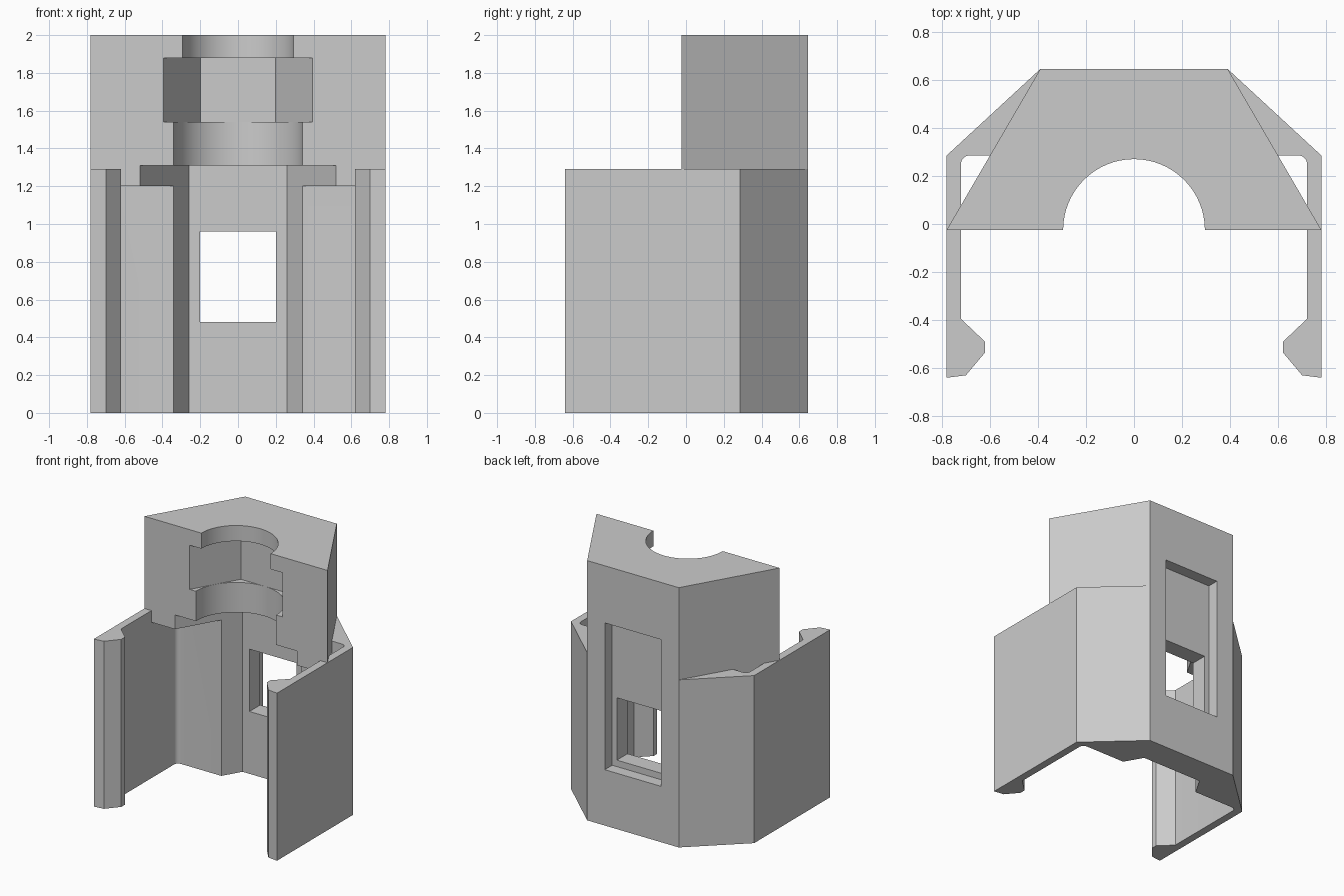
import bpy, bmesh, math

cube = bpy.data.objects.get("Cube")
if cube:
    bpy.data.objects.remove(cube, do_unlink=True)

AXIS_Y = -0.025     # centre line of the bore
BACK = 0.645        # rear face

grey = bpy.data.materials.new("light_grey")
grey.use_nodes = True
color = (0.6, 0.6, 0.6, 1)
grey.diffuse_color = color
grey.node_tree.nodes["Principled BSDF"].inputs["Base Color"].default_value = color


def prism(name, outline, z0, z1):
    """Extrude a counter-clockwise outline from z0 to z1."""
    bm = bmesh.new()
    face = bm.faces.new([bm.verts.new((x, y, z0)) for x, y in outline])
    top = bmesh.ops.extrude_face_region(bm, geom=[face])["geom"]
    moved = [v for v in top if isinstance(v, bmesh.types.BMVert)]
    bmesh.ops.translate(bm, verts=moved, vec=(0, 0, z1 - z0))
    bmesh.ops.recalc_face_normals(bm, faces=bm.faces)
    mesh = bpy.data.meshes.new(name)
    bm.to_mesh(mesh)
    bm.free()
    mesh.materials.append(grey)
    obj = bpy.data.objects.new(name, mesh)
    bpy.context.collection.objects.link(obj)
    return obj


def ring(radius, sides):
    return [(radius * math.cos(i * math.tau / sides),
             AXIS_Y + radius * math.sin(i * math.tau / sides)) for i in range(sides)]


def box(x, y0, y1):
    return [(-x, y0), (x, y0), (x, y1), (-x, y1)]


def combine(target, other, operation):
    """Apply a boolean and discard the helper."""
    other.hide_render = True
    mod = target.modifiers.new("combine", "BOOLEAN")
    mod.operation = operation
    mod.solver = "EXACT"
    mod.object = other
    bpy.context.view_layer.objects.active = target
    bpy.ops.object.modifier_apply(modifier=mod.name)
    bpy.data.objects.remove(other, do_unlink=True)


# Clip body: right half of the outline, from the back round to the inner wall
half = [(0.39, BACK), (0.78, 0.285), (0.78, -0.64), (0.70, -0.63),
        (0.62, -0.535), (0.62, -0.49), (0.72, -0.395)]
fillet = 0.035
for i in range(7):
    a = i * math.pi / 12
    half.append((0.72 - fillet + fillet * math.cos(a),
                 0.285 - fillet + fillet * math.sin(a)))
outline = half + [(-x, y) for x, y in reversed(half)]
holder = prism("clip_holder", outline, 0, 1.29)

# Upper block, set between the clip arms
block = prism("upper_block", [(-0.78, AXIS_Y), (0.78, AXIS_Y), (0.39, BACK), (-0.39, BACK)],
              1.2, 2)
combine(holder, block, "UNION")

# Stepped bore: hexagonal channel, round seat, nut pocket, round mouth
for name, radius, sides, z0, z1 in (
        ("hex_channel", 0.52, 6, -0.1, 1.31),
        ("round_seat", 0.342, 64, 1.2, 1.6),
        ("nut_pocket", 0.395, 6, 1.54, 1.88),
        ("round_mouth", 0.295, 64, 1.8, 2.1)):
    combine(holder, prism(name, ring(radius, sides), z0, z1), "DIFFERENCE")

# Rear recess and the window through it
combine(holder, prism("rear_recess", box(0.24, 0.555, 0.8), 0.43, 1.56), "DIFFERENCE")
combine(holder, prism("window", box(0.2, 0.3, 0.7), 0.48, 0.96), "DIFFERENCE")

# Smooth round surfaces, sharp edges kept
bpy.ops.object.select_all(action="DESELECT")
holder.select_set(True)
bpy.context.view_layer.objects.active = holder
bpy.ops.object.shade_smooth_by_angle(angle=math.radians(30))
